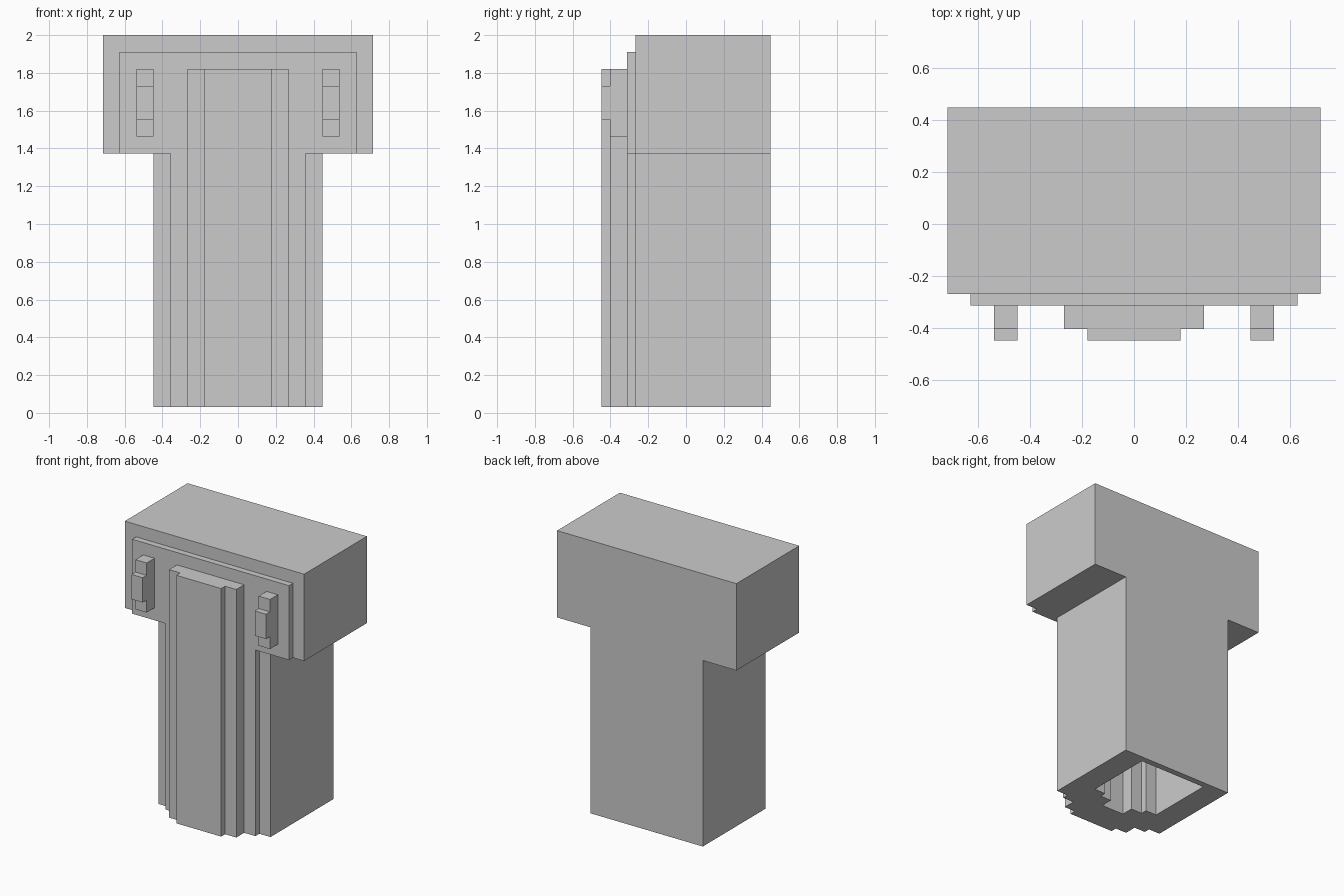
import bpy
import bmesh
from mathutils import Vector

cube = bpy.data.objects.get("Cube")
if cube:
    bpy.data.objects.remove(cube, do_unlink=True)

U = 0.0895       # module that every size is a multiple of
BASE = 0.031     # height of the underside


def prism(name, half, place, start, end):
    """Mirror a half outline about x = 0 and extrude it along the other axis."""
    outline = half + [(-a, b) for a, b in reversed(half)]
    return extrude(name, outline, place, start, end)


def extrude(name, outline, place, start, end):
    bm = bmesh.new()
    face = bm.faces.new([bm.verts.new(place(a, b, start)) for a, b in outline])
    grown = bmesh.ops.extrude_face_region(bm, geom=[face])["geom"]
    shift = place(0, 0, end) - place(0, 0, start)
    bmesh.ops.translate(bm, vec=shift,
                        verts=[v for v in grown if isinstance(v, bmesh.types.BMVert)])
    bmesh.ops.recalc_face_normals(bm, faces=bm.faces)
    mesh = bpy.data.meshes.new(name)
    bm.to_mesh(mesh)
    bm.free()
    obj = bpy.data.objects.new(name, mesh)
    bpy.context.collection.objects.link(obj)
    return obj


def upright(x, z, y):
    return Vector((x * U, y * U, BASE + z * U))


def flat(x, y, z):
    return Vector((x * U, y * U, BASE + z * U))


def tee(stem, arm, top):
    return [(stem, 0), (stem, 15), (arm, 15), (arm, top)]


# T-shaped main body and the raised T panel on its front
body = prism("body", tee(5, 8, 22), upright, -3, 5)
prism("front_panel", tee(4, 7, 21), upright, -3.5, -3)

# Stepped strip down the middle of the front
prism("wide_strip", [(3, 0), (3, 20)], upright, -4.5, -3.5)
prism("narrow_strip", [(2, 0), (2, 20)], upright, -5, -4.5)

# Pair of tabs beside the strip, each with a small raised block
for side, label in ((1, "left"), (-1, "right")):
    for part, low, high, front, back in (("tab", 16, 20, -4.5, -3.5),
                                         ("tab_block", 17, 19, -5, -4.5)):
        outline = [(side * x, z) for x, z in ((5, low), (6, low), (6, high), (5, high))]
        extrude(f"{label}_{part}", outline, upright, front, back)

# Socket in the underside, stepped toward the front
socket = prism("socket_cutter",
               [(1, -2.5), (1, -1.5), (2, -1.5), (2, -1), (3, -1), (3, 4.5)],
               flat, -1, 15)
socket.hide_render = True
socket.hide_viewport = True
cut = body.modifiers.new("socket", "BOOLEAN")
cut.operation = "DIFFERENCE"
cut.solver = "EXACT"
cut.object = socket

# Apply the cut so the body carries the socket itself
bpy.context.view_layer.update()
depsgraph = bpy.context.evaluated_depsgraph_get()
carved = bpy.data.meshes.new_from_object(body.evaluated_get(depsgraph))
body.modifiers.clear()
body.data = carved
bpy.data.objects.remove(socket, do_unlink=True)
